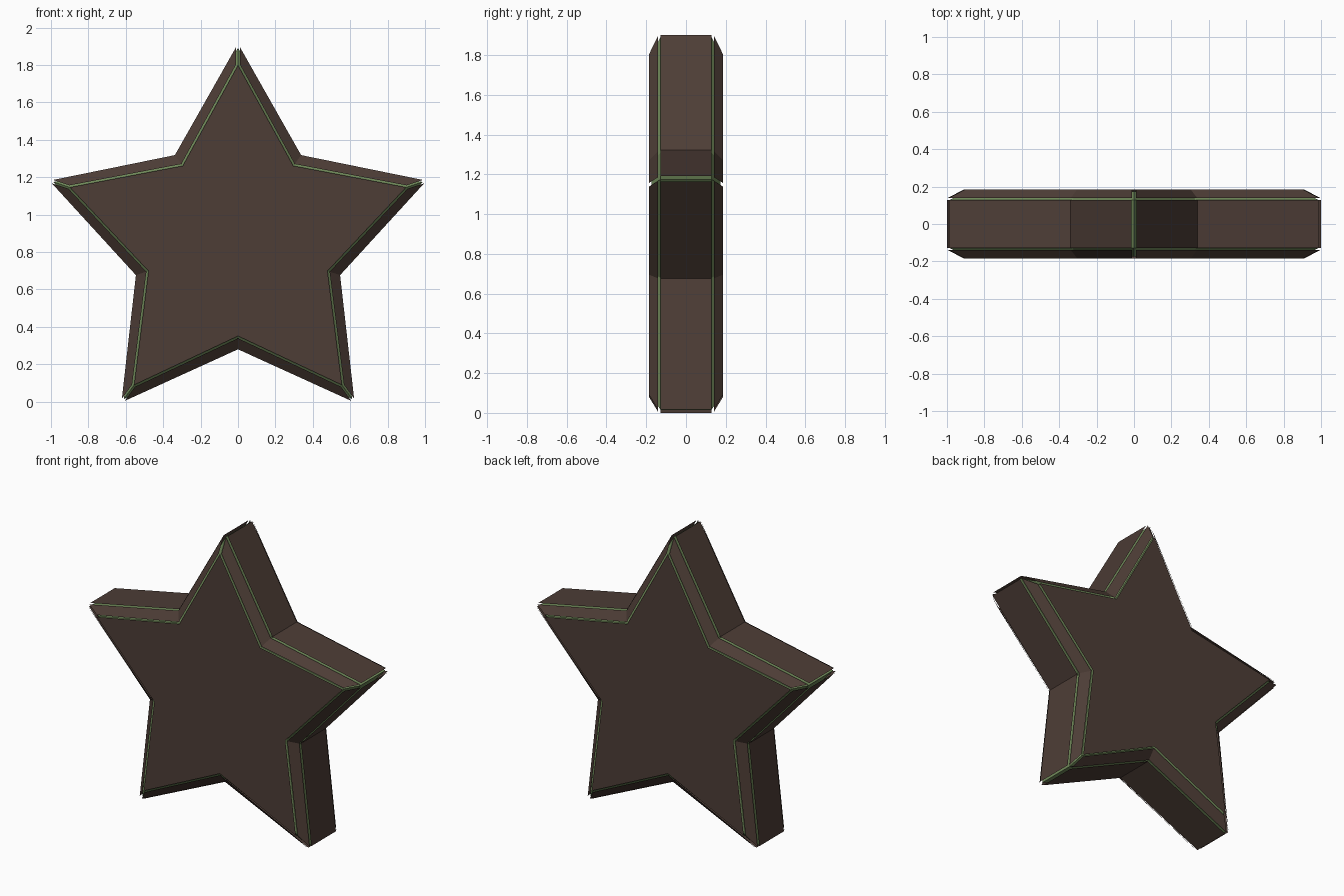
import bpy, bmesh
from math import sin, cos, pi

if "Cube" in bpy.data.objects:
    bpy.data.objects.remove(bpy.data.objects["Cube"])

CENTRE_Z = 0.854
GAP = 0.016  # how far each panel floats off the core


def material(name, rgb):
    m = bpy.data.materials.new(name)
    m.diffuse_color = (*rgb, 1)
    m.use_nodes = True
    m.node_tree.nodes["Principled BSDF"].inputs["Base Color"].default_value = m.diffuse_color
    return m


def add_object(name, bm, mat):
    me = bpy.data.meshes.new(name)
    bm.to_mesh(me)
    me.materials.append(mat)
    ob = bpy.data.objects.new(name, me)
    bpy.context.collection.objects.link(ob)
    return ob


def star_ring(bm, tip, valley, y):
    ring = []
    for i in range(10):
        r, a = (valley if i % 2 else tip), i * pi / 5
        ring.append(bm.verts.new((r * sin(a), y, CENTRE_Z + r * cos(a))))
    return ring


# Green core: star with chamfered front and back rims
core = bmesh.new()
rings = [star_ring(core, *p) for p in (
    (0.945, 0.503, -0.174), (1.038, 0.562, -0.128),
    (1.038, 0.562, 0.128), (0.945, 0.503, 0.174))]
core.faces.new(rings[0])
core.faces.new(rings[-1])
for a, b in zip(rings, rings[1:]):
    for i in range(10):
        j = (i + 1) % 10
        core.faces.new((a[i], a[j], b[j], b[i]))
bmesh.ops.recalc_face_normals(core, faces=core.faces[:])
core.normal_update()
add_object("star_core", core, material("green", (0.16, 0.25, 0.10)))

# Brown panels: every core face lifted separately along its own normal
panels = bmesh.new()
for f in core.faces:
    panels.faces.new([panels.verts.new(v.co + f.normal * GAP) for v in f.verts])
add_object("star_panels", panels, material("brown", (0.075, 0.047, 0.037)))
core.free()
panels.free()
